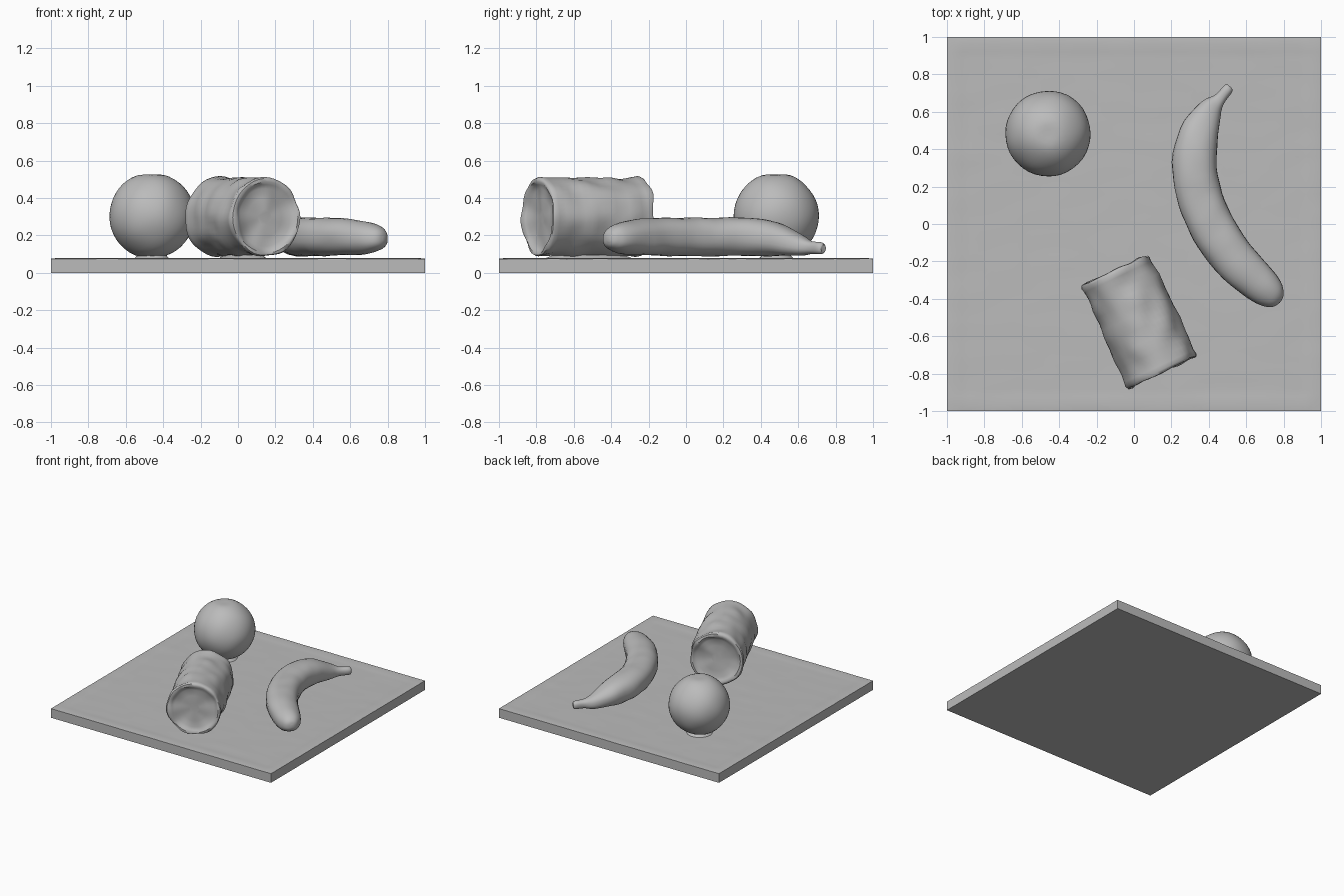
import bpy, bmesh, math, random
from mathutils import Vector, noise

if "Cube" in bpy.data.objects:
    bpy.data.objects.remove(bpy.data.objects["Cube"])

random.seed(3)
gray = bpy.data.materials.new("plain_gray")
gray.diffuse_color = (0.5, 0.5, 0.5, 1)
gray.use_nodes = True
gray.node_tree.nodes["Principled BSDF"].inputs["Base Color"].default_value = gray.diffuse_color


def finish(name, bm, angle=40):
    bmesh.ops.recalc_face_normals(bm, faces=bm.faces)
    me = bpy.data.meshes.new(name)
    bm.to_mesh(me)
    bm.free()
    ob = bpy.data.objects.new(name, me)
    bpy.context.collection.objects.link(ob)
    me.materials.append(gray)
    bpy.ops.object.select_all(action='DESELECT')
    ob.select_set(True)
    bpy.context.view_layer.objects.active = ob
    bpy.ops.object.shade_smooth_by_angle(angle=math.radians(angle))
    return ob


def roughen(bm, size, amount):
    # gentle lumps that follow the surface normals
    bm.normal_update()
    moves = [(v, v.normal * noise.noise(v.co * size) * amount) for v in bm.verts]
    for v, d in moves:
        v.co += d


def loft(bm, rings):
    # skin closed rings of points and cap both ends
    rows = [[bm.verts.new(p) for p in ring] for ring in rings]
    n = len(rows[0])
    for a, b in zip(rows, rows[1:]):
        for i in range(n):
            j = (i + 1) % n
            bm.faces.new((a[i], a[j], b[j], b[i]))
    bm.faces.new(rows[0])
    bm.faces.new(rows[-1])


def spline(pts, steps):
    # Catmull-Rom interpolation of tuples
    out = []
    for i in range(len(pts) - 1):
        p0, p1, p2, p3 = (pts[max(0, min(len(pts) - 1, i + k))] for k in (-1, 0, 1, 2))
        for s in range(steps):
            t = s / steps
            out.append(tuple(0.5 * (2 * b + (c - a) * t + (2 * a - 5 * b + 4 * c - d) * t * t
                                    + (3 * b - a - 3 * c + d) * t ** 3)
                             for a, b, c, d in zip(p0, p1, p2, p3)))
    return out + [pts[-1]]


# board: flat slab with a faintly wavy top and slightly lifted rim
bm = bmesh.new()
bmesh.ops.create_grid(bm, x_segments=50, y_segments=50, size=1)
for v in bm.verts:
    edge = max(abs(v.co.x), abs(v.co.y))
    lift = 0.004 if 0.95 < edge < 0.99 else 0
    v.co.z = 0.075 + lift + 0.0015 * noise.noise(Vector((v.co.x * 5, v.co.y * 12, 0)))
rim = [e for e in bm.edges if e.is_boundary]
ext = bmesh.ops.extrude_edge_only(bm, edges=rim)["geom"]
for v in (g for g in ext if isinstance(g, bmesh.types.BMVert)):
    v.co.z = 0
bmesh.ops.holes_fill(bm, edges=[e for e in bm.edges if e.is_boundary], sides=0)
finish("board", bm)

# ball: slightly flattened at top and bottom
bm = bmesh.new()
bmesh.ops.create_icosphere(bm, subdivisions=4, radius=1)
for v in bm.verts:
    z = max(-0.96, min(0.96, v.co.z))
    v.co = (-0.46 + 0.229 * v.co.x, 0.483 + 0.229 * v.co.y, 0.305 + 0.228 * z)
roughen(bm, 7, 0.005)
finish("ball", bm)

# can: lying cylinder with proud rims and sunken, lumpy ends
back, front = Vector((-0.10, -0.25, 0.297)), Vector((0.152, -0.79, 0.297))
axis = (front - back).normalized()
side = axis.cross(Vector((0, 0, 1)))
length = (front - back).length
profile = [(0.022, 0.04), (0.022, 0.10), (0.02, 0.15), (0.008, 0.172), (-0.004, 0.185),
           (-0.002, 0.2), (0.012, 0.207), (0.035, 0.203)]
profile += [(length * k / 16, 0.199 + 0.006 * math.sin(math.pi * k / 16)) for k in range(2, 15)]
profile += [(length - t, r) for t, r in reversed(profile[:8])]
rings = []
for t, r in profile:
    ring = []
    for i in range(48):
        a = math.tau * i / 48
        up = math.sin(a) * r * 1.03
        ring.append(back + axis * t + side * math.cos(a) * r * 0.99 + Vector((0, 0, up)))
    rings.append(ring)
bm = bmesh.new()
loft(bm, rings)
roughen(bm, 9, 0.016)
finish("can", bm, 50)

# banana: curved tapering body, x, y, z, half width, half height
path = [(0.512, 0.735, 0.13, 0.014, 0.016), (0.50, 0.722, 0.13, 0.026, 0.03),
        (0.455, 0.665, 0.135, 0.034, 0.036), (0.405, 0.605, 0.15, 0.068, 0.058),
        (0.345, 0.48, 0.18, 0.104, 0.09), (0.323, 0.33, 0.193, 0.119, 0.102),
        (0.345, 0.17, 0.193, 0.121, 0.103), (0.405, 0.01, 0.193, 0.121, 0.103),
        (0.49, -0.13, 0.193, 0.118, 0.102), (0.59, -0.245, 0.19, 0.113, 0.096),
        (0.69, -0.335, 0.187, 0.097, 0.084), (0.745, -0.382, 0.184, 0.076, 0.066),
        (0.775, -0.405, 0.182, 0.045, 0.04), (0.785, -0.413, 0.18, 0.012, 0.012)]
pts = spline(path, 4)
rings = []
for i, (x, y, z, w, h) in enumerate(pts):
    a, b = pts[max(0, i - 1)], pts[min(len(pts) - 1, i + 1)]
    d = Vector((b[0] - a[0], b[1] - a[1], 0)).normalized()
    out = Vector((-d.y, d.x, 0))
    ring = []
    for k in range(28):
        t = math.tau * k / 28
        c, s = math.cos(t), math.sin(t)
        # slightly squared cross-section
        sx = math.copysign(abs(c) ** 0.9, c) * w
        sz = math.copysign(abs(s) ** 0.85, s) * h
        ring.append(Vector((x, y, z + sz)) + out * sx)
    rings.append(ring)
bm = bmesh.new()
loft(bm, rings)
roughen(bm, 10, 0.006)
finish("banana", bm, 50)

# low contact mounds where each item meets the board: x, y, length, width, turn
for name, x, y, lx, ly, turn in (("ball_contact", -0.46, 0.483, 0.09, 0.09, 0),
                                 ("can_contact", 0.026, -0.52, 0.07, 0.25, 25)):
    bm = bmesh.new()
    rings = []
    for z, k in ((0.07, 1.15), (0.08, 1.0), (0.094, 0.85)):
        ring = []
        for i in range(24):
            a = math.tau * i / 24
            u, v, q = lx * k * math.cos(a), ly * k * math.sin(a), math.radians(turn)
            ring.append((x + u * math.cos(q) - v * math.sin(q),
                         y + u * math.sin(q) + v * math.cos(q), z))
        rings.append(ring)
    loft(bm, rings)
    finish(name, bm)
